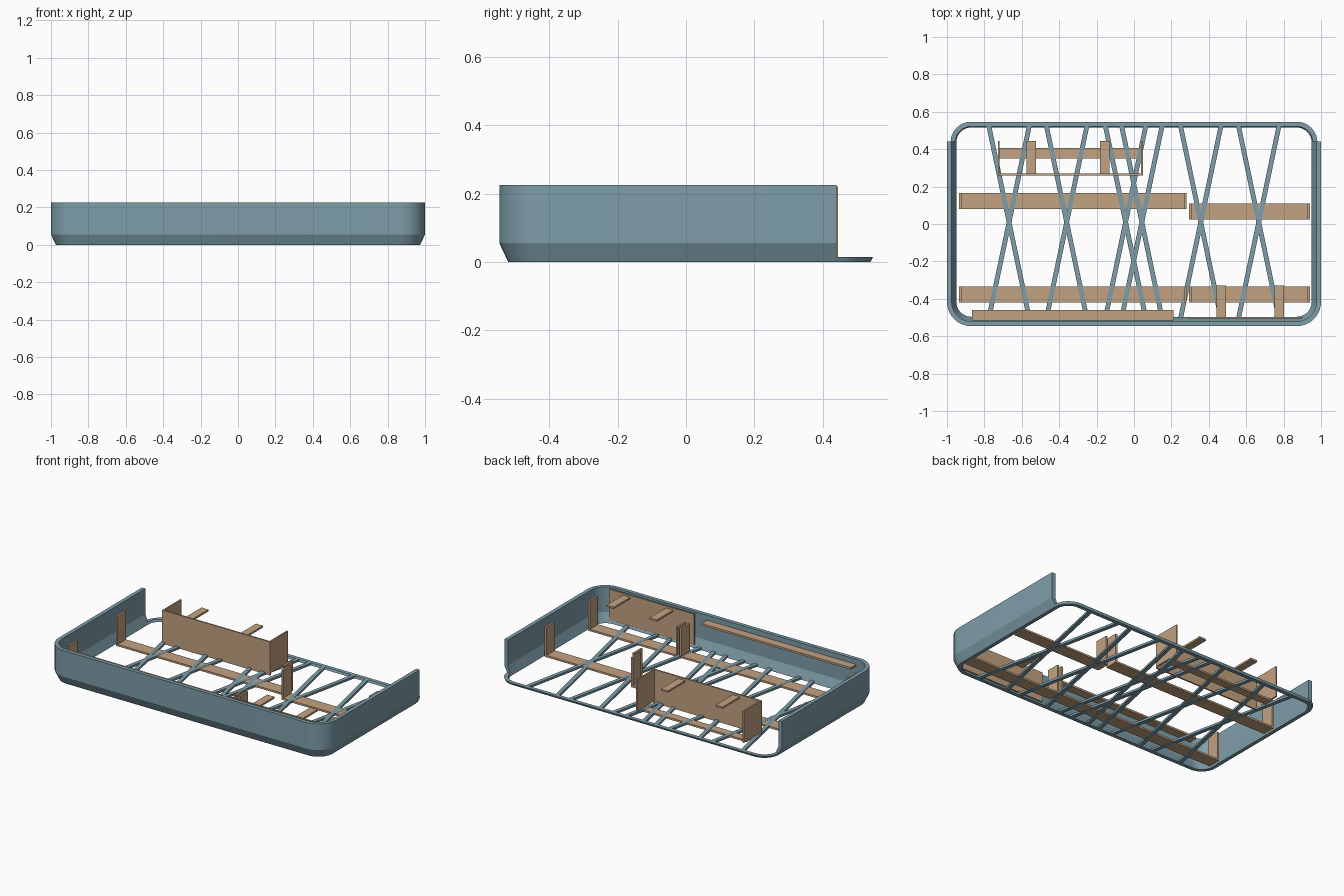
import bpy, bmesh, math

if "Cube" in bpy.data.objects:
    bpy.data.objects.remove(bpy.data.objects["Cube"])


def material(name, rgb):
    m = bpy.data.materials.new(name)
    m.diffuse_color = (*rgb, 1)
    m.use_nodes = True
    m.node_tree.nodes["Principled BSDF"].inputs["Base Color"].default_value = m.diffuse_color
    return m


BLUE = material("grey_blue", (0.21, 0.34, 0.40))
WOOD = material("tan_wood", (0.54, 0.36, 0.22))


def finish(name, bm, mat):
    bmesh.ops.recalc_face_normals(bm, faces=bm.faces)
    me = bpy.data.meshes.new(name)
    bm.to_mesh(me)
    bm.free()
    ob = bpy.data.objects.new(name, me)
    bpy.context.collection.objects.link(ob)
    if mat:
        me.materials.append(mat)
    return ob


def boxes(name, items, mat):
    """One object from several boxes given as (x0, x1, y0, y1, z0, z1)."""
    bm = bmesh.new()
    for x0, x1, y0, y1, z0, z1 in items:
        vs = bmesh.ops.create_cube(bm, size=1)["verts"]
        for v in vs:
            v.co = ((x0 + x1) / 2 + v.co.x * (x1 - x0),
                    (y0 + y1) / 2 + v.co.y * (y1 - y0),
                    (z0 + z1) / 2 + v.co.z * (z1 - z0))
    return finish(name, bm, mat)


# Rounded wall: a profile of (inset, height) swept round the rim
def rounded_loop(bm, inset, z, yc=0.01, hx=1.0, hy=0.556, r=0.13, n=10):
    out = []
    for k, (sx, sy) in enumerate(((1, 1), (-1, 1), (-1, -1), (1, -1))):
        for i in range(n + 1):
            a = math.pi / 2 * (k + i / n)
            out.append(bm.verts.new((sx * (hx - r) + (r - inset) * math.cos(a),
                                     yc + sy * (hy - r) + (r - inset) * math.sin(a), z)))
    return out


bm = bmesh.new()
profile = [(0.026, 0), (0.0, 0.055), (0.0, 0.225), (0.025, 0.225), (0.025, 0.06), (0.05, 0)]
loops = [rounded_loop(bm, d, z) for d, z in profile]
for a, b in zip(loops, loops[1:] + loops[:1]):
    for i in range(len(a)):
        j = (i + 1) % len(a)
        bm.faces.new((a[i], a[j], b[j], b[i]))
wall = finish("outer_wall", bm, BLUE)

# Open the back above the base lip
cutter = boxes("back_cutter", [(-1.2, 1.2, 0.44, 0.9, 0.014, 0.5)], None)
cutter.hide_render = True
mod = wall.modifiers.new("open_back", "BOOLEAN")
mod.operation = "DIFFERENCE"
mod.solver = "EXACT"
mod.object = cutter
bpy.context.view_layer.objects.active = wall
wall.select_set(True)
bpy.ops.object.modifier_apply(modifier=mod.name)
bpy.data.objects.remove(cutter)
bpy.ops.object.shade_smooth_by_angle(angle=math.radians(20))

# Crossed floor bars
bm = bmesh.new()
for cx in (-0.668, -0.36, -0.045, 0.042, 0.357, 0.667):
    for s in (-1, 1):
        ring = []
        for z in (0, 0.014):
            ring.append([bm.verts.new((cx + s * e * 0.108 + w, 0.01 + e * 0.514, z))
                         for e, w in ((-1, -0.013), (-1, 0.013), (1, 0.013), (1, -0.013))])
        lo, hi = ring
        bm.faces.new(lo)
        bm.faces.new(hi)
        for i in range(4):
            j = (i + 1) % 4
            bm.faces.new((lo[i], lo[j], hi[j], hi[i]))
finish("floor_bars", bm, BLUE)

# Flat straps with upturned ends
T = 0.013
for name, x0, x1, y0 in (("rear_left_strap", -0.935, 0.28, 0.08),
                         ("front_left_strap", -0.935, 0.28, -0.42),
                         ("rear_right_strap", 0.295, 0.94, 0.025),
                         ("front_right_strap", 0.295, 0.94, -0.42)):
    y1 = y0 + 0.085
    boxes(name, [(x0, x1, y0, y1, 0.001, T),
                 (x0, x0 + T, y0, y1, T, 0.195),
                 (x1 - T, x1, y0, y1, T, 0.195)], WOOD)

# Rear holder: tall panel, two ends, lower strap
boxes("rear_holder", [(-0.728, 0.048, 0.26, 0.27, 0.002, 0.22),
                      (-0.728, -0.718, 0.27, 0.445, 0.015, 0.22),
                      (0.038, 0.048, 0.27, 0.445, 0.015, 0.22),
                      (-0.718, 0.038, 0.35, 0.405, 0.001, T)], WOOD)

# Front panel and narrow rail against the front wall
boxes("front_panel", [(0.29, 0.90, -0.506, -0.496, 0.02, 0.22)], WOOD)
boxes("front_rail", [(-0.865, 0.21, -0.515, -0.46, 0.182, 0.195)], WOOD)

# Small flat tabs on both panels
boxes("rear_tabs", [(x, x + 0.05, 0.27, 0.445, 0.195, 0.207)
                    for x in (-0.575, -0.182)], WOOD)
boxes("front_tabs", [(x, x + 0.052, -0.496, -0.328, 0.195, 0.207)
                     for x in (0.44, 0.75)], WOOD)
